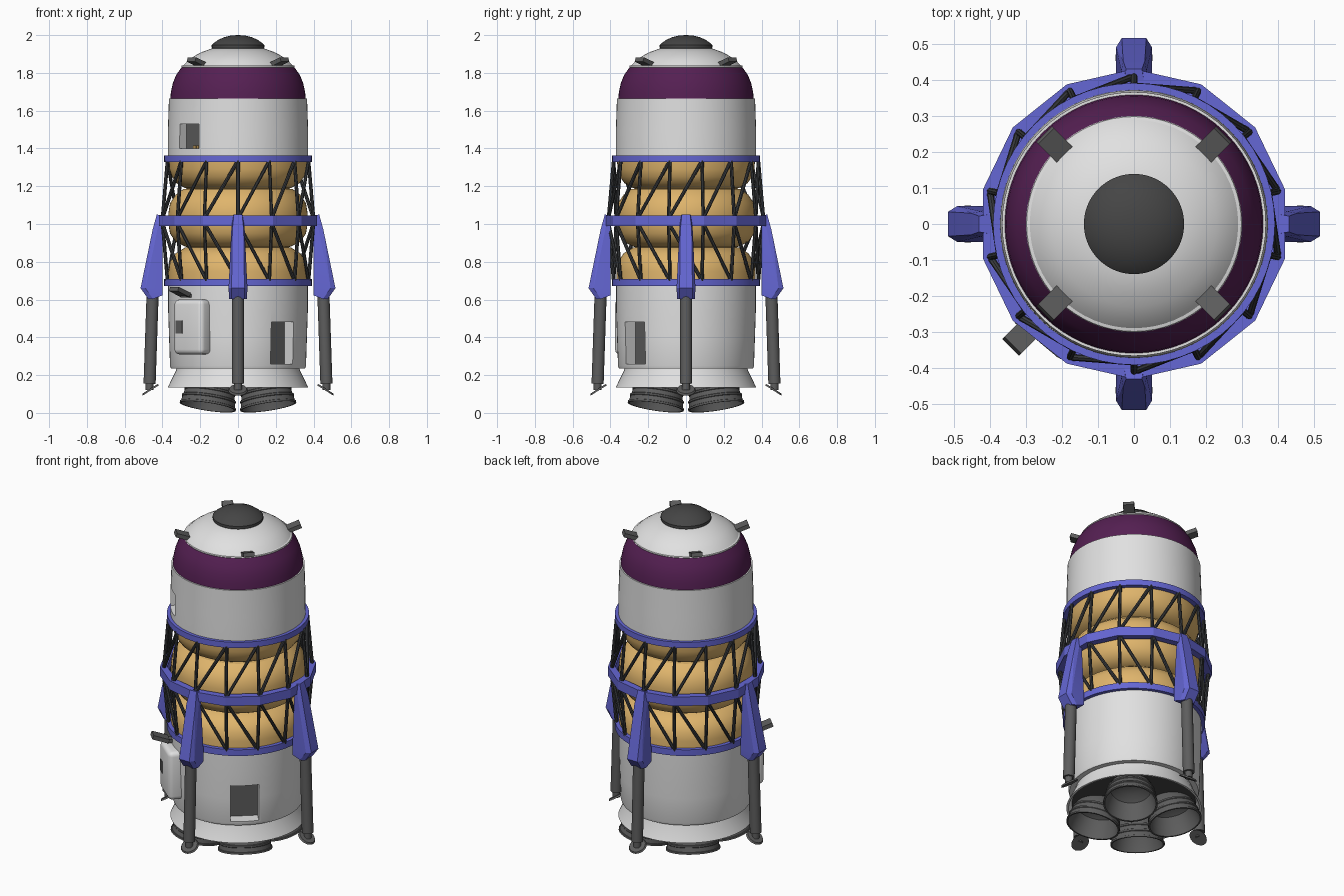
import bpy, bmesh, math
from mathutils import Vector, Matrix

if "Cube" in bpy.data.objects:
    bpy.data.objects.remove(bpy.data.objects["Cube"])


def material(name, r, g, b):
    m = bpy.data.materials.new(name)
    m.diffuse_color = (r, g, b, 1)
    m.use_nodes = True
    m.node_tree.nodes["Principled BSDF"].inputs["Base Color"].default_value = m.diffuse_color
    return m


WHITE = material("white_paint", 0.75, 0.75, 0.75)
PURPLE = material("purple_paint", 0.09, 0.014, 0.085)
GOLD = material("gold_foil", 0.74, 0.46, 0.15)
BLUE = material("blue_paint", 0.13, 0.135, 0.66)
DARK = material("dark_truss_metal", 0.045, 0.048, 0.052)
CAP = material("charcoal", 0.06, 0.06, 0.06)
GREY = material("grey_metal", 0.11, 0.11, 0.11)


def finish(name, bm, mats, matrix=None, angle=30):
    """Turn a bmesh into a named object, shaded smooth by angle."""
    bmesh.ops.remove_doubles(bm, verts=bm.verts, dist=1e-5)
    bmesh.ops.recalc_face_normals(bm, faces=bm.faces)
    if matrix:
        bm.transform(matrix)
    me = bpy.data.meshes.new(name)
    bm.to_mesh(me)
    bm.free()
    for m in mats:
        me.materials.append(m)
    ob = bpy.data.objects.new(name, me)
    bpy.context.collection.objects.link(ob)
    smooth(ob, angle)
    return ob


def smooth(ob, angle=30):
    bpy.ops.object.select_all(action='DESELECT')
    ob.select_set(True)
    bpy.context.view_layer.objects.active = ob
    bpy.ops.object.shade_smooth_by_angle(angle=math.radians(angle))


def lathe(name, profile, mat, seg=64, phase=0.0, matrix=None, angle=30):
    """Spin an (r, z) profile about z."""
    bm = bmesh.new()
    rings = []
    for r, z in profile:
        if r < 1e-6:
            rings.append([bm.verts.new((0, 0, z))] * seg)
        else:
            rings.append([bm.verts.new((r * math.cos(phase + 2 * math.pi * i / seg),
                                        r * math.sin(phase + 2 * math.pi * i / seg), z))
                          for i in range(seg)])
    for a, b in zip(rings, rings[1:]):
        for i in range(seg):
            j = (i + 1) % seg
            quad = list(dict.fromkeys((a[i], a[j], b[j], b[i])))
            if len(quad) > 2:
                bm.faces.new(quad)
    return finish(name, bm, [mat], matrix, angle)


def bar(bm, p, q, r1, r2=None, seg=8):
    """Add a capped cylinder from p to q."""
    p, q = Vector(p), Vector(q)
    d = q - p
    m = Matrix.Translation((p + q) / 2) @ d.to_track_quat('Z', 'Y').to_matrix().to_4x4()
    bmesh.ops.create_cone(bm, cap_ends=True, segments=seg, radius1=r1,
                          radius2=r1 if r2 is None else r2, depth=d.length, matrix=m)


def box(bm, centre, size, tilt=0.0):
    m = Matrix.Translation(centre) @ Matrix.Rotation(tilt, 4, 'Y') @ Matrix.Diagonal((*size, 1))
    return bmesh.ops.create_cube(bm, size=1, matrix=m)


def turn(deg):
    return Matrix.Rotation(math.radians(deg), 4, 'Z')


def cut_recess(ob, deg, back, half_w, z0, z1):
    """Cut a box-shaped bay with a dark back wall into a hull."""
    bm = bmesh.new()
    box(bm, (back + 0.1, 0, (z0 + z1) / 2), (0.2, 2 * half_w, z1 - z0))
    bm.normal_update()
    for f in bm.faces:
        f.material_index = 1 if f.normal.x < -0.5 else 0
    cutter = finish("bay_cutter", bm, [WHITE, GREY], turn(deg))
    cutter.hide_render = True
    if len(ob.data.materials) < 2:
        ob.data.materials.append(GREY)
    mod = ob.modifiers.new("bay", 'BOOLEAN')
    mod.operation, mod.solver, mod.object = 'DIFFERENCE', 'EXACT', cutter
    bpy.context.view_layer.objects.active = ob
    bpy.ops.object.modifier_apply(modifier=mod.name)
    bpy.data.objects.remove(cutter)
    smooth(ob)


# Hull sections
lower = lathe("lower_hull", [(0, .235), (.355, .235), (.36, .25), (.365, .4), (.37, .55),
                             (.37, .68), (0, .68)], WHITE)
cut_recess(lower, -49, 0.285, 0.078, 0.26, 0.48)
upper = lathe("upper_hull", [(0, 1.34), (.372, 1.34), (.371, 1.5), (.366, 1.655), (.366, 1.665),
                             (0, 1.665)], WHITE)
cut_recess(upper, 225, 0.315, 0.072, 1.40, 1.53)
lathe("engine_skirt", [(.325, .24), (.328, .225), (.372, .135), (.36, .135), (.32, .2)], WHITE)
lathe("skirt_floor", [(0, .165), (.345, .165)], CAP)
lathe("purple_band", [(.359, 1.66), (.355, 1.70), (.345, 1.745), (.327, 1.79), (.297, 1.832),
                      (0, 1.832)], PURPLE)
lathe("nose_dome", [(.297, 1.825), (.300, 1.832), (.298, 1.838), (.289, 1.840), (.265, 1.866),
                    (.23, 1.890), (.19, 1.911), (.13, 1.932), (0, 1.935)], WHITE)
lathe("nose_cap", [(.130, 1.92), (.139, 1.934), (.139, 1.948), (.132, 1.955), (.105, 1.975),
                   (.07, 1.99), (.035, 1.998), (0, 2.0)], CAP)

# Propellant tanks
lathe("upper_tank", [(.365, 1.345), (.363, 1.29), (.35, 1.25), (.325, 1.215), (.28, 1.19),
                     (.2, 1.178), (0, 1.175)], GOLD)
lathe("middle_tank", [(0, 1.195), (.2, 1.193), (.29, 1.185), (.33, 1.155), (.36, 1.11),
                      (.368, 1.06), (.368, 1.0), (.36, .95), (.33, .905), (.28, .88),
                      (.2, .87), (0, .868)], GOLD)
lathe("lower_tank", [(0, .885), (.2, .883), (.28, .876), (.33, .845), (.36, .80),
                     (.368, .75), (.368, .675)], GOLD)

# Blue frame rings
def band(name, r0, r1, z0, z1, seg, phase=0.0):
    lathe(name, [(r0, z0), (r1, z0), (r1, z1), (r0, z1), (r0, z0)], BLUE, seg, phase, angle=20)


band("bottom_ring", .362, .391, .672, .71, 56)
band("top_ring", .362, .391, 1.327, 1.362, 56)
band("middle_ring", .39, .43, .99, 1.045, 14, math.pi / 2)


# Truss tiers: fourteen uprights, each with a leaning brace
def truss(name, r_end, z_end, z_mid):
    bm = bmesh.new()
    for i in range(14):
        a = math.pi / 2 + 2 * math.pi * i / 14
        b = a - 2 * math.pi / 14
        end = (r_end * math.cos(a), r_end * math.sin(a), z_end)
        for ang in (a, b):
            bar(bm, end, (.41 * math.cos(ang), .41 * math.sin(ang), z_mid), .0095)
    finish(name, bm, [DARK])


truss("upper_truss", .383, 1.335, 1.03)
truss("lower_truss", .383, .70, 1.005)

# Landing legs
for side, deg in (("right", 0), ("back", 90), ("left", 180), ("front", 270)):
    rot = turn(deg)
    bm = bmesh.new()
    for r, z, w in ((.40, 1.045, .027), (.43, 1.05, .022), (.452, .97, .03), (.425, .98, .035),
                    (.516, .66, .034), (.49, .66, .05), (.40, .66, .05),
                    (.475, .603, .034), (.45, .603, .047), (.40, .622, .047)):
        for s in (-1, 1):
            bm.verts.new((r, s * w, z))
    bmesh.ops.convex_hull(bm, input=bm.verts)
    finish(side + "_leg_fairing", bm, [BLUE], rot, 10)

    bm = bmesh.new()
    bar(bm, (.452, 0, .63), (.468, 0, .155), .032, seg=20)
    bar(bm, (.468, 0, .165), (.468, 0, .12), .021, seg=16)
    finish(side + "_leg_strut", bm, [GREY], rot)

    bm = bmesh.new()
    bar(bm, (.462, 0, .119), (.465, 0, .128), .052, .046, seg=24)
    foot_tilt = (Matrix.Translation((.463, 0, .123)) @ Matrix.Rotation(math.radians(14), 4, 'Y')
                 @ Matrix.Translation((-.463, 0, -.123)))
    finish(side + "_foot_pad", bm, [GREY], rot @ foot_tilt)

# Engine bells and nose thrusters on the diagonals
bell = [(.09, .03), (.105, 0), (.122, -.03), (.129, -.052), (.136, -.055), (.136, -.064),
        (.133, -.067), (.138, -.09), (.144, -.093), (.144, -.102), (.141, -.105), (.145, -.128),
        (.150, -.130), (.150, -.14), (.141, -.14), (.132, -.09), (.112, -.035), (.07, -.01),
        (0, 0)]
for k in range(4):
    rot = turn(45 + 90 * k)
    tilt = Matrix.Translation((.198, 0, .17)) @ Matrix.Rotation(math.radians(-12), 4, 'Y')
    lathe("engine_bell_%d" % (k + 1), bell, GREY, 40, matrix=rot @ tilt)
    bm = bmesh.new()
    box(bm, (.312, 0, 1.858), (.078, .062, .024), math.radians(-20))
    finish("nose_thruster_%d" % (k + 1), bm, [GREY], rot)

# Side thruster with its bracket
bm = bmesh.new()
box(bm, (.435, 0, .64), (.095, .065, .024), math.radians(-20))
box(bm, (.385, 0, .62), (.05, .04, .02))
finish("side_thruster", bm, [GREY], turn(225))

# Equipment pod on the lower hull
bm = bmesh.new()
box(bm, (.37, 0, .455), (.1, .2, .29))
bmesh.ops.bevel(bm, geom=[e for e in bm.edges], offset=.026, segments=4,
                affect='EDGES', profile=0.5)
finish("equipment_pod", bm, [WHITE], turn(230), 40)
bm = bmesh.new()
box(bm, (.419, -.055, .455), (.008, .045, .07))
finish("pod_latch", bm, [GREY], turn(230))

# Small lamps in the upper bay
bm = bmesh.new()
for y in (.02, .045):
    box(bm, (.335, y, 1.408), (.03, .014, .014))
finish("bay_lamps", bm, [GOLD], turn(225))
